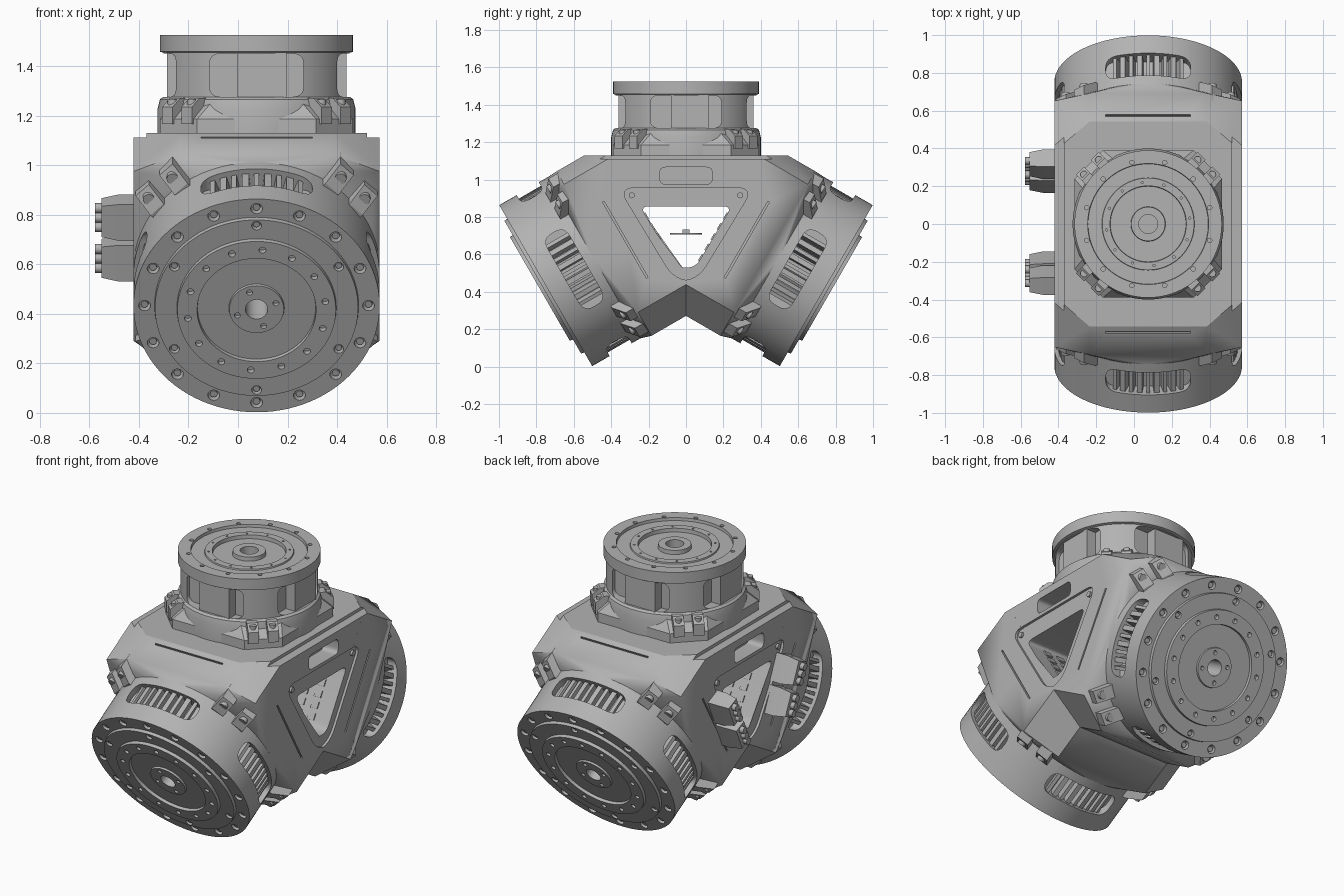
import bpy, bmesh, math
from mathutils import Matrix, Vector

if "Cube" in bpy.data.objects:
    bpy.data.objects.remove(bpy.data.objects["Cube"])

grey = bpy.data.materials.new("machined_grey")
grey.use_nodes = True
grey.diffuse_color = (0.45, 0.45, 0.45, 1)
grey.node_tree.nodes["Principled BSDF"].inputs["Base Color"].default_value = grey.diffuse_color

T, PI = Matrix.Translation, math.pi
HALF = 0.497                                  # half width of body, radius of drums
CENTRE = T((0.075, 0, 0.866))
def rot(deg, axis):
    return Matrix.Rotation(math.radians(deg), 4, axis)
HEADS = {"front": CENTRE @ rot(120, 'X'), "back": CENTRE @ rot(180, 'Z') @ rot(120, 'X')}


def finish(mesh):
    for p in mesh.polygons:
        p.use_smooth = True
    mesh.set_sharp_from_angle(angle=math.radians(25))

def make(name, bm, m=Matrix()):
    bm.transform(m)
    mesh = bpy.data.meshes.new(name)
    bm.to_mesh(mesh)
    bm.free()
    mesh.materials.append(grey)
    finish(mesh)
    ob = bpy.data.objects.new(name, mesh)
    bpy.context.collection.objects.link(ob)
    return ob

def boolean(ob, bm, m=Matrix(), op='DIFFERENCE'):
    tool = make("cutter", bm, m)
    mod = ob.modifiers.new("b", 'BOOLEAN')
    mod.operation, mod.object = op, tool
    for solver in ('MANIFOLD', 'EXACT'):      # second solver only if the first changes nothing
        mod.solver = solver
        graph = bpy.context.evaluated_depsgraph_get()
        mesh = bpy.data.meshes.new_from_object(ob.evaluated_get(graph))
        if mesh.vertices and len(mesh.vertices) != len(ob.data.vertices):
            break
    ob.modifiers.clear()
    ob.data = mesh
    bpy.data.objects.remove(tool)
    finish(mesh)

def outward(part):
    # Turn the faces of one closed solid outward
    if part.calc_volume(signed=True) < 0:
        bmesh.ops.reverse_faces(part, faces=part.faces)
    return part

def append(part, bm):
    tmp = bpy.data.meshes.new("tmp")
    outward(part).to_mesh(tmp)
    part.free()
    bm.from_mesh(tmp)
    bpy.data.meshes.remove(tmp)

def box(bm, size, m):
    bmesh.ops.create_cube(bm, size=1, matrix=m @ Matrix.Diagonal((*size, 1)))

def cyl(bm, r, depth, m, n=16):
    bmesh.ops.create_cone(bm, cap_ends=True, segments=n, radius1=r, radius2=r, depth=depth, matrix=m)

def ring(bm, count, radius, z, r, depth, start=0):
    for i in range(count):
        cyl(bm, r, depth, rot(start + 360 * i / count, 'Z') @ T((radius, 0, z)))

def hull(pts, m=Matrix()):
    part = bmesh.new()
    vs = [part.verts.new(m @ Vector(p)) for p in pts]
    bmesh.ops.convex_hull(part, input=vs)
    bmesh.ops.delete(part, geom=[v for v in part.verts if not v.link_faces], context='VERTS')
    bmesh.ops.recalc_face_normals(part, faces=part.faces)
    return outward(part)

def rounded(pts, t, n=6):
    out = []
    for i, p in enumerate(pts):
        p = Vector(p)
        a = p + (Vector(pts[i - 1]) - p).normalized() * t
        b = p + (Vector(pts[(i + 1) % len(pts)]) - p).normalized() * t
        for k in range(n + 1):
            s = k / n
            out.append(a * (1 - s) ** 2 + p * (2 * s * (1 - s)) + b * s * s)
    return out

def prism(bm, outline, x0, x1, m=Matrix()):
    part = bmesh.new()
    a = [part.verts.new(m @ Vector((x0, *p))) for p in outline]
    b = [part.verts.new(m @ Vector((x1, *p))) for p in outline]
    part.faces.new(a)
    part.faces.new(b[::-1])
    for i in range(len(a)):
        part.faces.new((a[i - 1], b[i - 1], b[i], a[i]))
    append(part, bm)

def lathe(profile, n=96):
    bm = bmesh.new()
    rows = [[bm.verts.new((r * math.cos(2 * PI * i / n), r * math.sin(2 * PI * i / n), z))
             for i in range(n)] for r, z in profile]
    for j in range(len(rows)):
        for i in range(n):
            bm.faces.new((rows[j - 1][i - 1], rows[j - 1][i], rows[j][i], rows[j][i - 1]))
    return outward(bm)

def rect(w, h, z):
    return [(-w, z - h), (w, z - h), (w, z + h), (-w, z + h)]

# Body: two chamfered arms joined by a top block
SECTION = [(0.31, 0.5), (HALF, 0.42), (HALF, -0.37), (0.31, -0.515)]
def arm_start(p):
    return max(-0.577 * p - 0.02, (0.866 * p - 0.264) / 0.5)

arms, top_pts = [], [(sx * 0.496, 0, -0.424) for sx in (-1, 1)]
for m in HEADS.values():
    pts = []
    for x, p in SECTION:
        for s in (-1, 1):
            start = (s * x, p, arm_start(p))
            pts += [start, (s * x, p, 0.51)]
            if p > 0:
                top_pts.append(CENTRE.inverted() @ m @ Vector(start))
    pts += [(HALF * math.cos(i * PI / 32), HALF * math.sin(i * PI / 32), 0.57) for i in range(64)]
    arms.append((hull(pts), m))
body = make("body", hull(top_pts), CENTRE)
for bm, m in arms:
    boolean(body, bm, m, 'UNION')

# Lowered shoulders along the top edges
bm = bmesh.new()
for s in (-1, 1):
    box(bm, (0.1, 1.4, 0.1), T((s * 0.495, 0, 0.295)))
boolean(body, bm, CENTRE)

# Triangular opening, its stepped rim and the slots above it
bm = bmesh.new()
prism(bm, rounded([(-0.245, -0.01), (-0.05, -0.336), (0.05, -0.336), (0.245, -0.01)], 0.045), -1, 1)
boolean(body, bm, CENTRE)
bm = bmesh.new()
for s in (-1, 1):
    prism(bm, rounded([(-0.36, 0.09), (-0.06, -0.405), (0.06, -0.405), (0.36, 0.09)], 0.09),
          s * (HALF - 0.015), s * 0.6)
    prism(bm, rounded(rect(0.14, 0.045, 0.155), 0.03), s * (HALF - 0.1), s * 0.6)
boolean(body, bm, CENTRE)

# Thin grooves around each arm
for m in HEADS.values():
    bm = bmesh.new()
    box(bm, (0.45, 0.03, 0.01), T((0, 0.5, 0.375)))
    for s in (-1, 1):
        box(bm, (0.03, 0.47, 0.01), T((s * HALF, 0, 0.375)))
    boolean(body, bm, m)

# Cable bores
for m in (CENTRE, *HEADS.values()):
    bm = bmesh.new()
    cyl(bm, 0.043, 0.8, m @ T((0, 0, 0.4)), 32)
    boolean(body, bm)

# Studs on the walls of the opening, and the screws of its rim
bm = bmesh.new()
for s in (-1, 1):
    for i in range(9):
        for j in range(5):
            f = 0.16 + j * 0.17
            box(bm, (0.045, 0.014, 0.04), T((-0.36 + i * 0.09, s * (0.05 + 0.195 * f), -0.336 + 0.326 * f))
                @ rot(-s * 31, 'X'))
    for y, z in ((0.29, 0.05), (-0.29, 0.05), (0.11, -0.37), (-0.11, -0.37)):
        cyl(bm, 0.016, 0.02, T((s * (HALF - 0.012), y, z)) @ rot(90, 'Y'))
make("opening_studs", bm, CENTRE)
bm = bmesh.new()
cyl(bm, 0.085, 0.008, T((0, 0, -0.156)), 32)
box(bm, (0.04, 0.04, 0.02), T((0, 0, -0.142)))
make("inner_sensor_plate", bm, CENTRE)

# Clamp lugs: a parallel pair on each diagonal
def lugs(bm, r_in, r_out, z0, z1, width, gap):
    for k in range(4):
        for d in (-gap, gap):
            m = rot(45 + 90 * k, 'Z') @ T((0, d, 0))
            zm = z0 + (z1 - z0) * 0.65
            append(hull([(r, s * width / 2, z) for s in (-1, 1) for r, z in
                         ((r_in, z0), (r_out, z0), (r_out, zm), (r_in + 0.05, z1), (r_in, z1))], m), bm)
            cyl(bm, width * 0.32, 0.06, m @ T((r_out - width * 0.5, 0, zm)))

# Large front and back drums
DRUM = [(0.045, 0.45), (HALF, 0.45), (HALF, 0.866), (0.412, 0.866), (0.41, 0.884),
        (0.322, 0.884), (0.32, 0.902), (0.24, 0.902), (0.238, 0.885), (0.112, 0.885), (0.11, 0.896),
        (0.045, 0.896)]
for side, m in HEADS.items():
    drum = make(side + "_drum", lathe(DRUM), m)
    bm = bmesh.new()
    for k in range(4):
        prism(bm, rounded(rect(0.225, 0.068, 0.69), 0.06), 0.4, 0.6, rot(90 * k, 'Z'))
    ring(bm, 16, 0.452, 0.866, 0.024, 0.08)
    ring(bm, 6, 0.383, 0.884, 0.02, 0.06, 30)
    ring(bm, 14, 0.28, 0.902, 0.014, 0.05, 8)
    ring(bm, 4, 0.083, 0.896, 0.012, 0.04, 20)
    boolean(drum, bm, m)
    bm = bmesh.new()
    ring(bm, 16, 0.452, 0.836, 0.015, 0.04)
    ring(bm, 6, 0.383, 0.86, 0.013, 0.03, 30)
    make(side + "_drum_bolts", bm, m)
    bm = bmesh.new()
    for k in range(4):
        for i in range(-4, 5):
            box(bm, (0.09, 0.02 + 0.008 * (i % 2), 0.15), rot(90 * k + 5.5 * i, 'Z') @ T((0.43, 0, 0.69)))
    make(side + "_drum_ribs", bm, m)
    bm = bmesh.new()
    lugs(bm, 0.45, 0.585, 0.47, 0.62, 0.075, 0.068)
    make(side + "_drum_lugs", bm, m)

# Top turret with its clamped base
TURRET = [(0.05, 0.25), (0.4, 0.25), (0.4, 0.36), (0.39, 0.4), (0.376, 0.41), (0.376, 0.588),
          (0.39, 0.592), (0.39, 0.659), (0.32, 0.659), (0.318, 0.642), (0.245, 0.642), (0.243, 0.65),
          (0.202, 0.65), (0.2, 0.628), (0.092, 0.628), (0.09, 0.652), (0.05, 0.652)]
turret = make("top_turret", lathe(TURRET), CENTRE)
bm = bmesh.new()
for k in range(4):
    prism(bm, rounded(rect(0.19, 0.087, 0.497), 0.045), 0.3, 0.6, rot(90 * k, 'Z'))
ring(bm, 12, 0.337, 0.659, 0.012, 0.04, 15)
ring(bm, 12, 0.222, 0.65, 0.006, 0.03, 8)
boolean(turret, bm, CENTRE)
bm = bmesh.new()
for k in range(4):
    box(bm, (0.08, 0.2, 0.18), rot(90 * k, 'Z') @ T((0.322, 0.02, 0.497)))
make("top_turret_inner_blocks", bm, CENTRE)
base = hull([(sx * x, sy * y, z) for sx in (-1, 1) for sy in (-1, 1)
             for x, y, z in ((0.39, 0.24, 0.26), (0.24, 0.39, 0.26), (0.39, 0.24, 0.32), (0.24, 0.39, 0.32),
                             (0.34, 0.18, 0.39), (0.18, 0.34, 0.39))])
lugs(base, 0.36, 0.455, 0.3, 0.405, 0.06, 0.055)
make("top_turret_base", base, CENTRE)

# Connectors beside the opening, on one side only
bm = bmesh.new()
for s in (-1, 1):
    for along in (-0.09, 0.09):
        m = T((-HALF, s * 0.27 + 0.01, -0.16)) @ rot(-s * 24, 'X') @ T((0, 0, along))
        append(hull([(x, sy * w, sz * h) for sy in (-1, 1) for sz in (-1, 1)
                     for x, w, h in ((0.03, 0.05, 0.08), (-0.06, 0.05, 0.08), (-0.065, 0.045, 0.075),
                                     (-0.13, 0.04, 0.068))], m), bm)
        for z in (-0.042, 0, 0.042):
            cyl(bm, 0.02, 0.06, m @ T((-0.125, 0, z)) @ rot(90, 'Y'))
make("connectors", bm, CENTRE)
